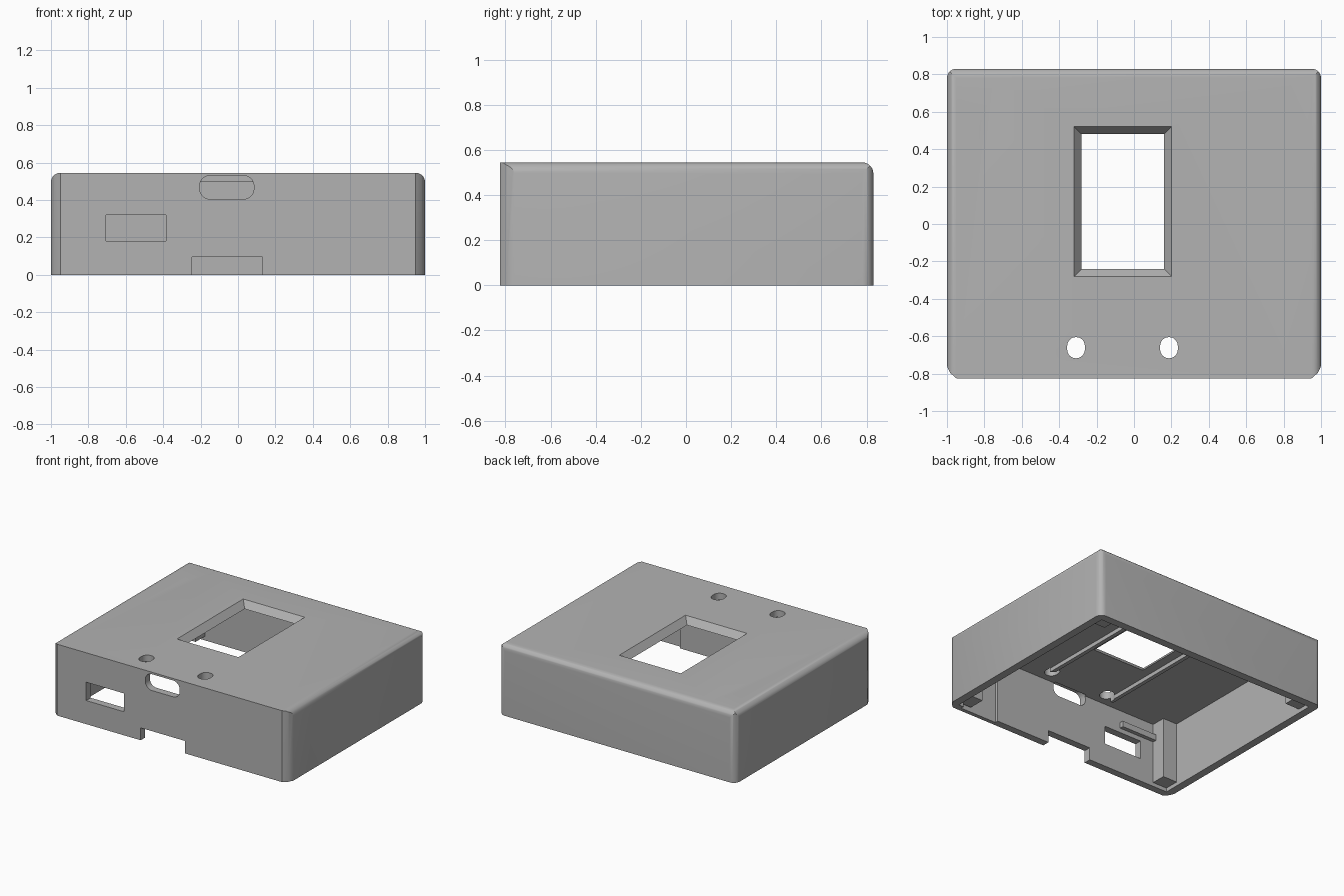
import bpy, bmesh, math
from mathutils import Vector

cube = bpy.data.objects.get("Cube")
if cube:
    bpy.data.objects.remove(cube, do_unlink=True)

grey = bpy.data.materials.new("plain_grey")
grey.use_nodes = True
COLOR = (0.45, 0.45, 0.45, 1)
grey.diffuse_color = COLOR
grey.node_tree.nodes["Principled BSDF"].inputs["Base Color"].default_value = COLOR

FRONT, BACK, TOP = -0.825, 0.83, 0.545
CEILING = 0.495


def finish(name, bm):
    bmesh.ops.recalc_face_normals(bm, faces=bm.faces)
    mesh = bpy.data.meshes.new(name)
    bm.to_mesh(mesh)
    bm.free()
    mesh.materials.append(grey)
    obj = bpy.data.objects.new(name, mesh)
    bpy.context.collection.objects.link(obj)
    return obj


def prism(name, points, axis, lo, hi):
    """Extrude a 2D outline along an axis from lo to hi."""
    place = {"x": lambda a, b, t: (t, a, b),
             "y": lambda a, b, t: (a, t, b),
             "z": lambda a, b, t: (a, b, t)}[axis]
    bm = bmesh.new()
    face = bm.faces.new([bm.verts.new(place(a, b, lo)) for a, b in points])
    out = bmesh.ops.extrude_face_region(bm, geom=[face])
    verts = [g for g in out["geom"] if isinstance(g, bmesh.types.BMVert)]
    bmesh.ops.translate(bm, verts=verts, vec=Vector(place(0, 0, hi - lo)))
    return finish(name, bm)


def box(name, x0, x1, y0, y1, z0, z1):
    return prism(name, [(x0, y0), (x1, y0), (x1, y1), (x0, y1)], "z", z0, z1)


def arc(cx, cy, r, start, steps=8):
    """Quarter circle, counter-clockwise from the start angle in degrees."""
    return [(cx + r * math.cos(math.radians(start + 90 * i / steps)),
             cy + r * math.sin(math.radians(start + 90 * i / steps)))
            for i in range(steps + 1)]


def rounded_rect(x0, x1, y0, y1, r):
    return (arc(x1 - r, y1 - r, r, 0) + arc(x0 + r, y1 - r, r, 90)
            + arc(x0 + r, y0 + r, r, 180) + arc(x1 - r, y0 + r, r, 270))


def combine(target, tool, operation):
    mod = target.modifiers.new("cut", "BOOLEAN")
    mod.operation, mod.object, mod.solver = operation, tool, "EXACT"
    bpy.context.view_layer.update()
    deps = bpy.context.evaluated_depsgraph_get()
    mesh = bpy.data.meshes.new_from_object(target.evaluated_get(deps))
    target.modifiers.clear()
    target.data = mesh
    bpy.data.objects.remove(tool, do_unlink=True)


# Outer shell: plan outline crossed with rounded front and side profiles
r = 0.05
corner = [(0.95, FRONT), (0.982, -0.797), (1, -0.76)]
back_corner = arc(1 - r, BACK - r, r, 0)
half = corner + back_corner
plan = half + [(-x, y) for x, y in reversed(half)]
case = prism("case", plan, "z", 0, TOP)
front_profile = ([(-1, -0.1), (1, -0.1)] + arc(1 - r, TOP - r, r, 0)
                 + arc(r - 1, TOP - r, r, 90))
combine(case, prism("profile", front_profile, "y", -1, 1), "INTERSECT")
side_profile = ([(-1, -0.1), (BACK, -0.1)] + arc(BACK - r, TOP - r, r, 0)
                + [(-1, TOP)])
combine(case, prism("profile", side_profile, "x", -1.1, 1.1), "INTERSECT")

# Open underside, with a thinner stretch of front wall on the left
combine(case, box("cavity", -0.94, 0.94, -0.77, 0.77, -0.1, CEILING), "DIFFERENCE")
combine(case, box("thin_wall", 0.59, 0.9, -0.795, -0.7, -0.1, CEILING), "DIFFERENCE")

# Inner corner posts, screen rails and the ledge above the side port
for sx in (-1, 1):
    for sy in (-1, 1):
        xs = sorted((sx * 0.82, sx * 0.96))
        ys = sorted((sy * 0.66, sy * 0.785))
        combine(case, box("post", *xs, *ys, 0.03, CEILING + 0.02), "UNION")
for x in (-0.38, 0.2):
    combine(case, box("rail", x, x + 0.03, -0.68, 0.6, 0.465, CEILING + 0.02), "UNION")
combine(case, box("ledge", -0.83, -0.52, -0.785, -0.74, 0.355, 0.4), "UNION")

# Screen window with sloping sides
bm = bmesh.new()
rings = []
for grow, z in ((0, 0.4), (0, CEILING), (0.04, TOP), (0.04, 0.7)):
    x0, x1, y0, y1 = -0.28 - grow, 0.16 + grow, -0.24 - grow, 0.48 + grow
    rings.append([bm.verts.new((x, y, z))
                  for x, y in ((x0, y0), (x1, y0), (x1, y1), (x0, y1))])
for low, high in zip(rings, rings[1:]):
    for i in range(4):
        j = (i + 1) % 4
        bm.faces.new((low[i], low[j], high[j], high[i]))
bm.faces.new(rings[0])
bm.faces.new(rings[-1])
combine(case, finish("window", bm), "DIFFERENCE")

# Button holes in the top
for x in (-0.31, 0.187):
    hole = rounded_rect(x - 0.047, x + 0.047, -0.718, -0.605, 0.046)
    combine(case, prism("button_hole", hole, "z", 0.4, 0.7), "DIFFERENCE")

# Front openings: rounded slot, side port and bottom notch
slot = rounded_rect(-0.205, 0.085, 0.405, 0.53, 0.055)
combine(case, prism("slot", slot, "y", -1, -0.755), "DIFFERENCE")
combine(case, box("port", -0.705, -0.385, -1, -0.7, 0.18, 0.32), "DIFFERENCE")
combine(case, box("notch", -0.245, 0.13, -1, -0.7, -0.1, 0.095), "DIFFERENCE")

# Smooth the rounded edges, keep the rest crisp
bpy.ops.object.select_all(action="DESELECT")
case.select_set(True)
bpy.context.view_layer.objects.active = case
bpy.ops.object.shade_smooth_by_angle(angle=math.radians(28))
